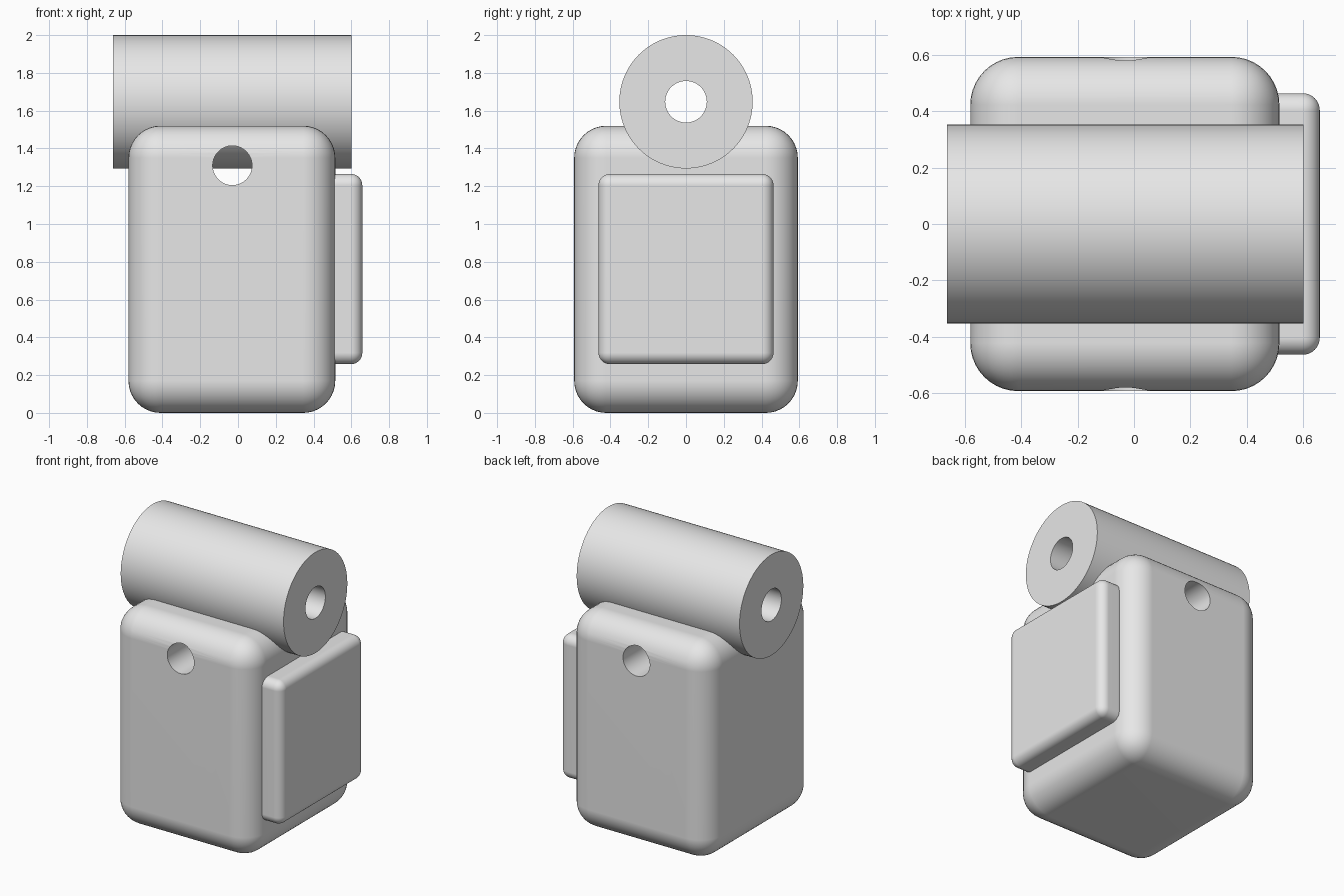
import bpy
import math

cube = bpy.data.objects.get("Cube")
if cube:
    bpy.data.objects.remove(cube, do_unlink=True)

grey = bpy.data.materials.new("plain grey")
grey.use_nodes = True
grey.diffuse_color = (0.8, 0.8, 0.8, 1)
grey.node_tree.nodes["Principled BSDF"].inputs["Base Color"].default_value = (0.8, 0.8, 0.8, 1)


def apply(obj, modifier):
    bpy.ops.object.select_all(action="DESELECT")
    obj.select_set(True)
    bpy.context.view_layer.objects.active = obj
    bpy.ops.object.modifier_apply(modifier=modifier.name)


def rounded_box(name, low, high, radius):
    centre = [(a + b) / 2 for a, b in zip(low, high)]
    bpy.ops.mesh.primitive_cube_add(size=1, location=centre)
    obj = bpy.context.object
    obj.name = name
    obj.scale = [b - a for a, b in zip(low, high)]
    bpy.ops.object.transform_apply(location=False, rotation=False, scale=True)
    bevel = obj.modifiers.new("rounding", "BEVEL")
    bevel.width = radius
    bevel.segments = 10
    apply(obj, bevel)
    return obj


def cylinder(name, radius, length, location, rotation):
    bpy.ops.mesh.primitive_cylinder_add(vertices=96, radius=radius, depth=length,
                                        location=location, rotation=rotation)
    bpy.context.object.name = name
    return bpy.context.object


def drill(obj, radius, location, rotation):
    cutter = cylinder("drill_cutter", radius, 3, location, rotation)
    cutter.hide_render = True
    cut = obj.modifiers.new("hole", "BOOLEAN")
    cut.operation = "DIFFERENCE"
    cut.solver = "EXACT"
    cut.object = cutter
    apply(obj, cut)
    bpy.data.objects.remove(cutter, do_unlink=True)


def finish(obj):
    obj.data.materials.clear()
    obj.data.materials.append(grey)
    bpy.ops.object.select_all(action="DESELECT")
    obj.select_set(True)
    bpy.context.view_layer.objects.active = obj
    bpy.ops.object.shade_smooth_by_angle(angle=math.radians(30))
    normals = obj.modifiers.new("flat face normals", "WEIGHTED_NORMAL")
    normals.keep_sharp = True


along_x = (0, math.pi / 2, 0)
along_y = (math.pi / 2, 0, 0)

# Main body with a round hole from front to back
body = rounded_box("body", (-0.58, -0.592, 0), (0.515, 0.592, 1.52), 0.17)
drill(body, 0.104, (-0.03, 0, 1.31), along_y)

# Horizontal barrel with a bore along its axis
barrel = cylinder("barrel", 0.353, 1.263, (-0.031, 0, 1.647), along_x)
drill(barrel, 0.11, (0, 0, 1.647), along_x)

# Raised panel on the left side
panel = rounded_box("side_panel", (0.46, -0.463, 0.258), (0.658, 0.463, 1.265), 0.06)

for part in (body, barrel, panel):
    finish(part)
